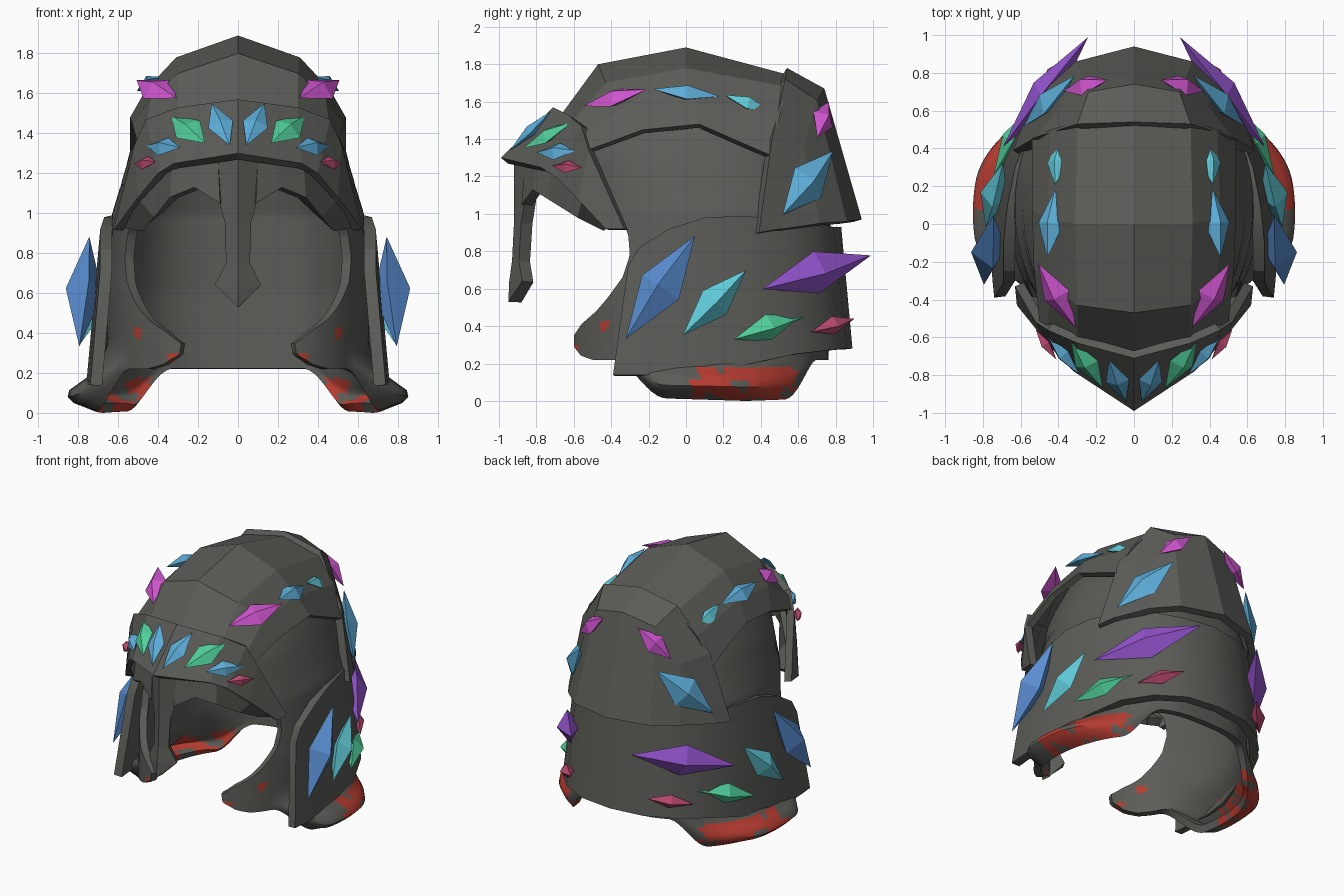
import bpy, bmesh, math
from mathutils import Vector

if "Cube" in bpy.data.objects:
    bpy.data.objects.remove(bpy.data.objects["Cube"])


def material(name, rgb):
    m = bpy.data.materials.new(name)
    m.diffuse_color = (*rgb, 1)
    m.use_nodes = True
    m.node_tree.nodes["Principled BSDF"].inputs["Base Color"].default_value = m.diffuse_color
    return m


GREY = material("dark_grey_metal", (0.105, 0.105, 0.095))
RED = material("worn_red", (0.47, 0.045, 0.03))
BLUE = material("sky_blue", (0.11, 0.42, 0.69))
ROYAL = material("royal_blue", (0.10, 0.27, 0.64))
CYAN = material("cyan", (0.12, 0.60, 0.70))
GREEN = material("green", (0.08, 0.62, 0.32))
MAGENTA = material("magenta", (0.62, 0.09, 0.62))
PURPLE = material("purple", (0.30, 0.09, 0.62))
CRIMSON = material("crimson", (0.50, 0.07, 0.17))
HEART = Vector((0, 0.05, 0.8))


def lerp(table, z):
    """Interpolate rows of (z, value, ...) at z."""
    if z <= table[0][0]:
        return table[0][1:]
    for p, q in zip(table, table[1:]):
        if z <= q[0]:
            f = (z - p[0]) / (q[0] - p[0])
            return [s + (e - s) * f for s, e in zip(p[1:], q[1:])]
    return table[-1][1:]


def step(a, b, x):
    f = max(0, min(1, (x - a) / (b - a)))
    return f * f * (3 - 2 * f)


def sheet(name, rows, thick, smooth=None):
    """Right-half grid of points, mirrored in x and thickened inwards."""
    bm = bmesh.new()
    vs = [[bm.verts.new(p) for p in r] for r in rows]
    for r, s in zip(vs, vs[1:]):
        for i in range(len(r) - 1):
            bm.faces.new((r[i], r[i + 1], s[i + 1], s[i]))
    bmesh.ops.remove_doubles(bm, verts=bm.verts, dist=0.0005)
    bm.normal_update()
    if sum(f.normal.dot(f.calc_center_median() - HEART) * f.calc_area() for f in bm.faces) < 0:
        bmesh.ops.reverse_faces(bm, faces=bm.faces)
    me = bpy.data.meshes.new(name)
    bm.to_mesh(me)
    bm.free()
    me.materials.append(GREY)
    ob = bpy.data.objects.new(name, me)
    bpy.context.collection.objects.link(ob)
    mir = ob.modifiers.new("mirror", 'MIRROR')
    mir.merge_threshold = 0.002
    sol = ob.modifiers.new("thickness", 'SOLIDIFY')
    sol.thickness, sol.offset = thick, -1
    bpy.ops.object.select_all(action='DESELECT')
    bpy.context.view_layer.objects.active = ob
    ob.select_set(True)
    for m in ("mirror", "thickness"):
        bpy.ops.object.modifier_apply(modifier=m)
    if smooth:
        bpy.ops.object.shade_smooth_by_angle(angle=math.radians(smooth))
    return ob


# Smooth inner shell: dome, face opening, cheek guards and rolled lower lip
SIZE = [(0.2, .65, -.645, .76), (0.6, .66, -.62, .78), (1.0, .63, -.6, .77), (1.3, .54, -.59, .69),
        (1.4, .5, -.55, .65), (1.65, .38, -.42, .5), (1.78, .15, -.2, .25), (1.81, 0, 0, 0)]
EDGE_Y = [(.22, -.5), (.24, -.56), (.29, -.6), (.35, -.6), (.41, -.56), (.48, -.48), (.55, -.42), (.66, -.34),
          (.78, -.3), (.9, -.31), (1.0, -.38), (1.08, -.48), (1.14, -.595)]
LIP = [(0, .3), (.05, .85), (.1, 1), (.15, .75), (.2, .48), (.35, .12), (.5, 0)]
N, M = 60, 56
shell_rows = []
for i in range(N + 1):
    zn = 0.22 + 1.59 * (i / N) ** 1.4
    a, yf, yb = lerp(SIZE, zn)
    yc, b = (yf + yb) / 2, (yb - yf) / 2
    tmax = math.pi
    if zn < 1.14:
        tmax = math.acos(max(-1, min(1, (lerp(EDGE_Y, zn)[0] - yc) / b)))
    row = []
    for j in range(M + 1):
        t = tmax * j / M
        drop = step(.42, .85, t) * (1 - step(1.8, 2.25, t)) * (1 - .1 * abs(t - 1.2))
        bulge = step(.4, 1.35, t) * (1 - step(1.75, 2.25, t))
        s = (zn - 0.22) / 0.3
        fade = max(0, 1 - s) ** 3
        k = 1 + 0.33 * bulge * lerp(LIP, s)[0]
        x = a * k * max(0, math.sin(t)) ** 0.72
        row.append((x if j and t < math.pi - 1e-6 else 0, yc + b * (1 + (k - 1) * .3) * math.cos(t),
                    zn - 0.21 * drop * fade))
    shell_rows.append(row)
shell = sheet("inner_shell", shell_rows, 0.05, 45)
low = min(v.co.z for v in shell.data.vertices)
for v in shell.data.vertices:
    if v.co.z < 0.2:
        v.co.z = 0.2 + (v.co.z - 0.2) * 0.2 / (0.2 - low)
# worn red patches on the underside lip and two small spots on each cheek
shell.data.materials.append(RED)
for f in shell.data.polygons:
    c = f.center
    x = abs(c.x)
    worn = math.sin(29 * c.y + 31 * c.z) + math.sin(37 * x + 17 * c.y) + .6 * math.sin(71 * c.y - 53 * x)
    lip = c.z < 0.17 and 0.03 < c.y < 0.59 and worn > -0.75
    spot = c.y < -.3 and (math.hypot(c.y + .44, c.z - .4) < .028 or math.hypot(x - .33, c.z - .28) < .02)
    f.material_index = int(lip or spot)

# Faceted crown plate
sheet("crown_plate", [
    [(0, -.69, 1.5), (.3, -.62, 1.48), (.46, -.56, 1.42), (.5, -.53, 1.34)],
    [(0, -.47, 1.8), (.3, -.43, 1.7), (.44, -.33, 1.57), (.53, -.23, 1.45)],
    [(0, 0, 1.89), (.31, 0, 1.78), (.46, .03, 1.62), (.54, .07, 1.48)],
    [(0, .56, 1.74), (.3, .54, 1.68), (.44, .5, 1.52), (.54, .46, 1.31)]], 0.04)

# Upper back plate
sheet("upper_back_plate", [
    [(0, .54, 1.78), (.3, .53, 1.72), (.52, .46, 1.4), (.64, .39, .9)],
    [(0, .74, 1.67), (.24, .7, 1.61), (.39, .63, 1.35), (.6, .5, .92)],
    [(0, .94, .97), (.31, .86, .96), (.46, .72, .95), (.59, .52, .92)]], 0.05)

# Lower plate wrapping sides and back: x, y, z at the bottom, then at the top
WRAP = [(0, .89, .28, 0, .83, .93), (.25, .86, .28, .23, .79, .93), (.45, .75, .27, .41, .69, .95),
        (.6, .58, .25, .54, .53, .97), (.7, .35, .2, .63, .3, .99), (.75, .1, .15, .67, .1, .98),
        (.76, -.09, .14, .69, -.09, .92), (.75, -.29, .14, .69, -.25, .82), (.74, -.39, .14, .69, -.31, .72)]
sheet("lower_wrap_plate", [[p[:3] for p in WRAP], [p[3:] for p in WRAP]], 0.06, 25)

# Pointed brow plate
sheet("brow_plate", [
    [(0, -.71, 1.57), (.3, -.63, 1.53), (.46, -.56, 1.47), (.52, -.52, 1.34), (.63, -.33, .92)],
    [(0, -.99, 1.3), (.32, -.78, 1.25), (.4, -.7, 1.2), (.5, -.58, 1.08), (.62, -.43, .92)]], 0.05)

# Nose guard and arched eye frame
NOSE = [(.12, 1.27, -.92), (.1, 1.08, -.92), (.065, .95, -.92), (.06, .75, -.93), (.115, .64, -.945), (0, .53, -.95)]
sheet("nose_guard", [[(0, y, z), (w, y + w * .6, z)] for w, z, y in NOSE], 0.07)
ARCH = [(.1, 1.27, .09, 1.05, -.86), (.2, 1.25, .22, 1.13, -.8), (.33, 1.23, .34, 1.08, -.72),
        (.49, 1.06, .42, .98, -.56), (.59, .93, .48, .91, -.42)]
sheet("eye_frame", [[(a, y, b) for a, b, c, d, y in ARCH], [(c, y - .02, d) for a, b, c, d, y in ARCH]], 0.06)


def gem(name, mat, a, b, width, depth, lift=0.015):
    """Pair of long eight-sided crystals between tips a and b."""
    for side, label in ((1, "right"), (-1, "left")):
        p, q = (Vector((v[0] * side, v[1], v[2])) for v in (a, b))
        c, axis = (p + q) / 2, (q - p).normalized()
        out = c - Vector((0, 0.05, min(c.z, 0.8)))
        out = (out - axis * out.dot(axis)).normalized()
        s = axis.cross(out) * width / 2
        ring = [v + out * lift for v in (p, c + s, q, c - s)]
        verts = ring + [c + out * (lift + depth), c + out * (lift - depth)]
        faces = [(i, (i + 1) % 4, 4) for i in range(4)] + [((i + 1) % 4, i, 5) for i in range(4)]
        me = bpy.data.meshes.new(name)
        me.from_pydata(verts, [], faces)
        bm = bmesh.new()
        bm.from_mesh(me)
        bmesh.ops.recalc_face_normals(bm, faces=bm.faces)
        bm.to_mesh(me)
        bm.free()
        me.materials.append(mat)
        bpy.context.collection.objects.link(bpy.data.objects.new(f"{name}_{label}", me))


# Crystals: brow, crown, upper back, lower plate
gem("brow_gem_inner", BLUE, (.04, -.93, 1.33), (.13, -.71, 1.54), .13, .03)
gem("brow_gem_middle", GREEN, (.16, -.86, 1.34), (.33, -.6, 1.48), .15, .035)
gem("brow_gem_outer", BLUE, (.28, -.79, 1.32), (.45, -.58, 1.33), .11, .035)
gem("brow_gem_end", CRIMSON, (.4, -.71, 1.25), (.51, -.55, 1.24), .075, .03)
gem("crown_gem_front", MAGENTA, (.3, -.54, 1.56), (.5, -.2, 1.65), .17, .045, .02)
gem("crown_gem_middle", BLUE, (.45, -.18, 1.65), (.41, .18, 1.61), .15, .045, .02)
gem("crown_gem_rear", CYAN, (.41, .2, 1.62), (.38, .44, 1.53), .125, .04, .02)
gem("back_gem_upper", MAGENTA, (.13, .75, 1.59), (.36, .69, 1.4), .14, .05, .02)
gem("back_gem_lower", BLUE, (.29, .77, 1.33), (.56, .5, .99), .22, .06, .03)
gem("side_gem_front", ROYAL, (.78, -.32, .33), (.73, .05, .88), .24, .095)
gem("side_gem_middle", CYAN, (.77, -.02, .35), (.68, .32, .7), .18, .075)
gem("side_gem_rear", PURPLE, (.67, .39, .6), (.22, .97, .78), .23, .08, .03)
gem("side_gem_low", GREEN, (.73, .25, .33), (.52, .62, .45), .15, .065)
gem("rear_gem_low", CRIMSON, (.52, .66, .37), (.3, .89, .44), .1, .05)
